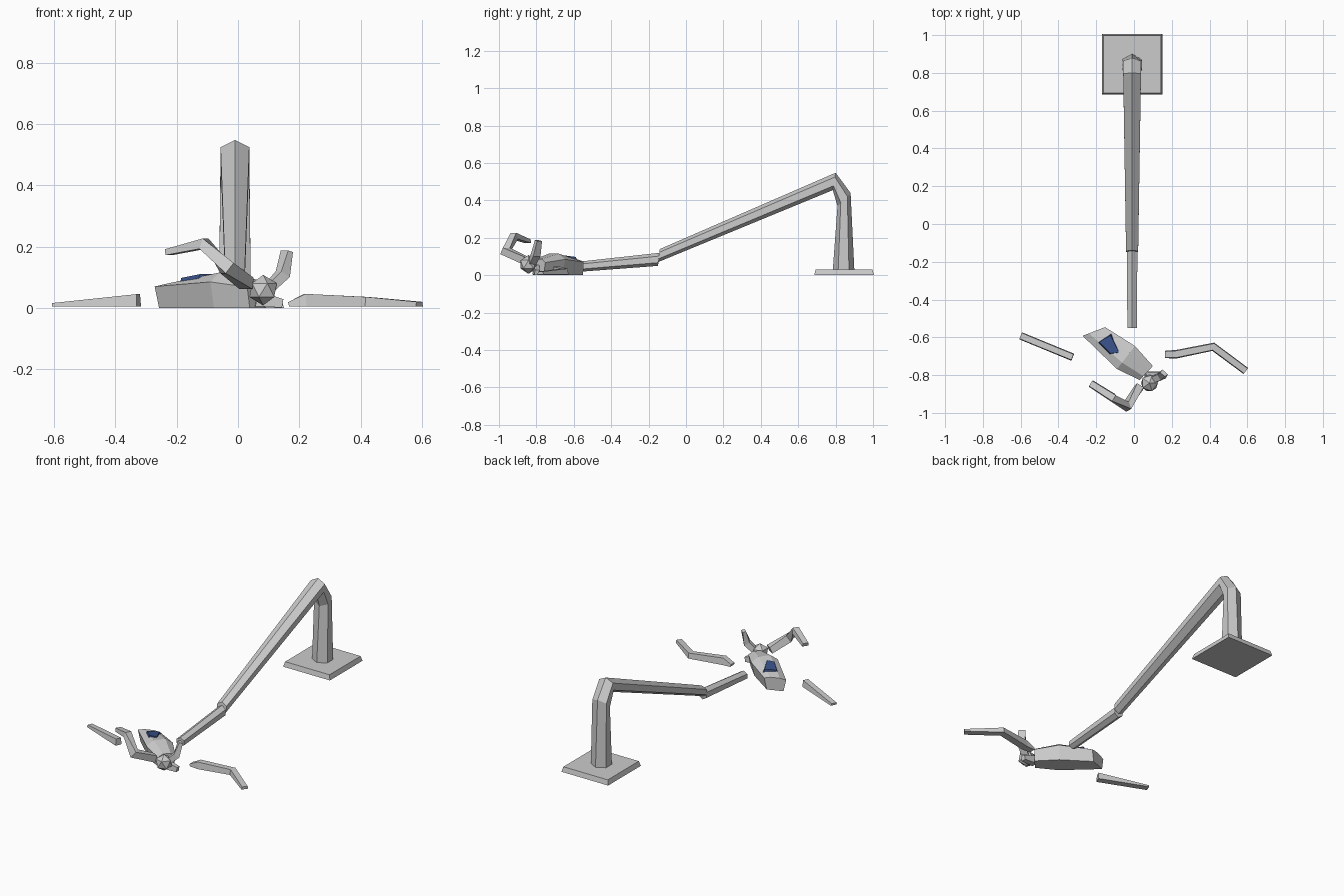
import bpy, bmesh, math
from mathutils import Vector as V

if "Cube" in bpy.data.objects:
    bpy.data.objects.remove(bpy.data.objects["Cube"])


def build(name, rings, color=None):
    """Skin equal-sized rings of points and cap both ends."""
    bm = bmesh.new()
    rows = [[bm.verts.new(p) for p in r] for r in rings]
    n = len(rows[0])
    for a, b in zip(rows, rows[1:]):
        for i in range(n):
            j = (i + 1) % n
            bm.faces.new((a[i], a[j], b[j], b[i]))
    bm.faces.new(rows[0][::-1])
    bm.faces.new(rows[-1])
    bmesh.ops.recalc_face_normals(bm, faces=bm.faces[:])
    me = bpy.data.meshes.new(name)
    bm.to_mesh(me)
    bm.free()
    ob = bpy.data.objects.new(name, me)
    bpy.context.collection.objects.link(ob)
    if color:
        m = bpy.data.materials.new(name)
        m.diffuse_color = color
        m.use_nodes = True
        m.node_tree.nodes["Principled BSDF"].inputs["Base Color"].default_value = m.diffuse_color
        me.materials.append(m)
    return ob


def hex_arm(name, spans):
    """Hexagonal beam; each span = outer (y, z), inner (y, z), half width."""
    rings = []
    for (y0, z0), (y1, z1), w in spans:
        c = V((-0.01, (y0 + y1) / 2, (z0 + z1) / 2))
        r = V((0, y0 - y1, z0 - z1)) / 2
        rings.append([c + r * math.cos(k * math.pi / 3)
                      + V((w * math.sin(k * math.pi / 3) / 0.866, 0, 0)) for k in range(6)])
    return build(name, rings)


def limb(name, pts):
    """Four-sided mitred bar; each point = x, y, z, width, height."""
    P = [V(p[:3]) for p in pts]
    rings = []
    for i, p in enumerate(pts):
        t1 = (P[i] - P[max(i - 1, 0)]).normalized()
        t2 = (P[min(i + 1, len(P) - 1)] - P[i]).normalized()
        t = (t1 + t2).normalized()
        s = t.cross(V((0, 0, 1))).normalized()
        u = s.cross(t)
        w, h = p[3] / 2, p[4] / 2
        rings.append([P[i] + s * w - u * h, P[i] + s * w * 0.8 + u * h,
                      P[i] - s * w * 0.8 + u * h, P[i] - s * w - u * h])
    return build(name, rings)


# base plate with slightly sloped rim
def square(h, z):
    return [(-0.01 + a * h, 0.845 + b * h, z) for a, b in ((-1, -1), (1, -1), (1, 1), (-1, 1))]


build("base_plate", [square(0.16, 0), square(0.152, 0.03)])

# post bending into the long boom, then the outer boom
hex_arm("post_and_boom", [((0.90, 0.03), (0.785, 0.03), 0.052),
                          ((0.88, 0.44), (0.81, 0.37), 0.048),
                          ((0.80, 0.548), (0.785, 0.455), 0.047),
                          ((-0.14, 0.14), (-0.15, 0.07), 0.032)])
hex_arm("outer_boom", [((-0.14, 0.12), (-0.15, 0.05), 0.028),
                       ((-0.55, 0.075), (-0.55, 0.02), 0.025)])

# fallen body: left and right edge points, edge height, top height
rings = []
for L, R, zm, zt in (((-0.272, -0.592), (-0.153, -0.546), 0.07, 0.078),
                     ((-0.09, -0.768), (0.005, -0.646), 0.085, 0.115),
                     ((0.03, -0.826), (0.10, -0.752), 0.068, 0.087)):
    L, R = V(L), V(R)
    pt = lambda f, z: (*L.lerp(R, f), z)
    rings.append([pt(0.12, 0), pt(0.88, 0), pt(1, zm), pt(0.72, zt), pt(0.28, zt), pt(0, zm)])
build("body", rings)

# blue panel on the back of the body
build("back_panel", [[(-0.19, -0.63, 0.08), (-0.12, -0.58, 0.08), (-0.125, -0.59, 0.098), (-0.185, -0.625, 0.098)],
                     [(-0.13, -0.69, 0.09), (-0.075, -0.68, 0.09), (-0.08, -0.68, 0.11), (-0.125, -0.685, 0.11)]],
      (0.04, 0.08, 0.25, 1))

# head
bpy.ops.mesh.primitive_ico_sphere_add(subdivisions=1, radius=0.05, location=(0.082, -0.842, 0.058))
bpy.context.object.name = "head"

# raised limbs by the head
limb("raised_long_limb", [(0.03, -0.86, 0.08, 0.05, 0.04), (-0.035, -0.965, 0.13, 0.05, 0.045),
                          (-0.11, -0.92, 0.21, 0.045, 0.035), (-0.228, -0.845, 0.182, 0.04, 0.02)])
limb("raised_short_limb", [(0.10, -0.825, 0.065, 0.04, 0.03), (0.145, -0.805, 0.11, 0.045, 0.035),
                           (0.158, -0.79, 0.185, 0.04, 0.02)])
limb("shoulder_stub", [(0.06, -0.80, 0.03, 0.04, 0.05), (0.145, -0.795, 0.015, 0.03, 0.028)])

# detached limbs lying on the ground
limb("left_loose_limb", [(-0.60, -0.592, 0.01, 0.04, 0.012), (-0.325, -0.705, 0.025, 0.04, 0.04)])
limb("right_loose_limb", [(0.165, -0.69, 0.012, 0.04, 0.014), (0.22, -0.69, 0.025, 0.045, 0.042),
                          (0.42, -0.65, 0.02, 0.045, 0.032), (0.592, -0.778, 0.012, 0.04, 0.016)])
